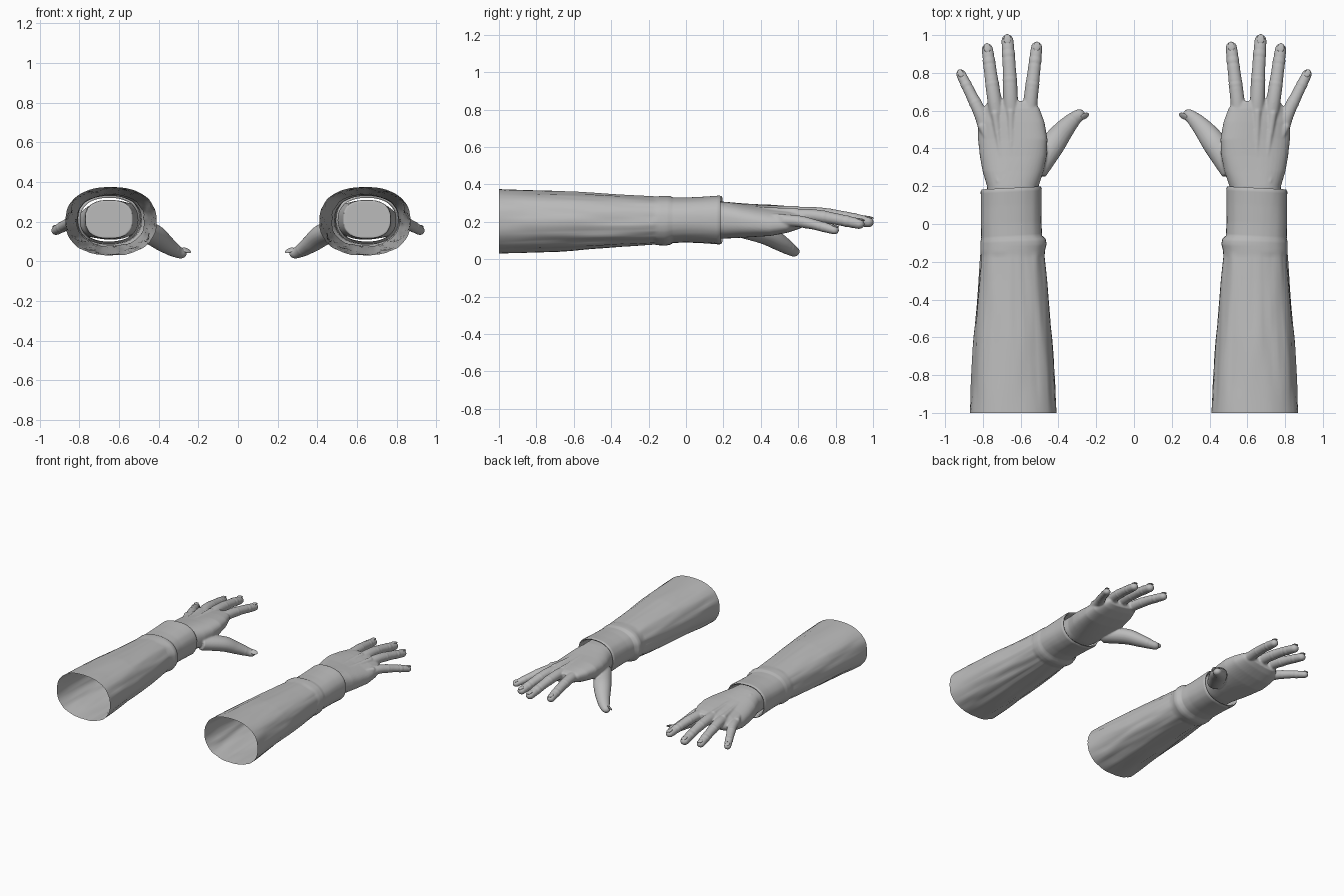
import bpy
import bmesh
import math
from mathutils import Vector, Matrix, noise

cube = bpy.data.objects.get("Cube")
if cube:
    bpy.data.objects.remove(cube, do_unlink=True)

grey = bpy.data.materials.new("plain_grey")
grey.use_nodes = True
colour = (0.5, 0.5, 0.5, 1)
grey.diffuse_color = colour
grey.node_tree.nodes["Principled BSDF"].inputs["Base Color"].default_value = colour


def finish(name, bm, side):
    """Turn a bmesh into an object, flipped to the wanted side."""
    for v in bm.verts:
        v.co.x *= side
    bmesh.ops.recalc_face_normals(bm, faces=bm.faces)
    mesh = bpy.data.meshes.new(name)
    bm.to_mesh(mesh)
    bm.free()
    mesh.materials.append(grey)
    ob = bpy.data.objects.new(name, mesh)
    bpy.context.collection.objects.link(ob)
    bpy.ops.object.select_all(action='DESELECT')
    ob.select_set(True)
    bpy.context.view_layer.objects.active = ob
    return ob


def loft(bm, rings, capped):
    rows = [[bm.verts.new(p) for p in ring] for ring in rings]
    for a, b in zip(rows, rows[1:]):
        for i in range(len(a)):
            j = (i + 1) % len(a)
            bm.faces.new((a[i], a[j], b[j], b[i]))
    if capped:
        bm.faces.new(rows[0])
        bm.faces.new(rows[-1])


def oval(y, x0, x1, z0, z1, count, squareness=2.3):
    """Rounded cross-section between the given x and z limits."""
    pts = []
    for i in range(count):
        a = math.tau * i / count
        c, s = math.cos(a), math.sin(a)
        px = math.copysign(abs(c) ** (2 / squareness), c)
        pz = math.copysign(abs(s) ** (2 / squareness), s)
        pts.append(Vector(((x0 + x1) / 2 + px * (x1 - x0) / 2, y,
                           (z0 + z1) / 2 + pz * (z1 - z0) / 2)))
    return pts


def subdivide(keys, step):
    out = [keys[0]]
    for a, b in zip(keys, keys[1:]):
        n = max(1, round(abs(b[0] - a[0]) / step))
        for i in range(1, n + 1):
            out.append([p + (q - p) * i / n for p, q in zip(a, b)])
    return out


def along(points, t):
    """Smooth curve through the points; each point also carries a radius."""
    f = min(t, 0.99999) * (len(points) - 1)
    i = int(f)
    f -= i
    p = [points[max(0, min(len(points) - 1, i + k))] for k in (-1, 0, 1, 2)]
    return [0.5 * (2 * b + (c - a) * f + (2 * a - 5 * b + 4 * c - d) * f * f
                   + (3 * b - a - 3 * c + d) * f ** 3) for a, b, c, d in zip(*p)]


def frame(points, t, up=Vector((0, 0, 1))):
    here = Vector(along(points, t)[:3])
    ahead = Vector(along(points, min(1, t + 0.02))[:3])
    behind = Vector(along(points, t - 0.02 if t > 0.02 else 0)[:3])
    d = (ahead - behind).normalized()
    across = d.cross(up).normalized()
    return here, d, across, across.cross(d)


def tube(bm, points, joints=(), flat=1.0):
    rings = []
    end = Vector(points[-1][:3])
    for k in range(61):
        t = 1 - (1 - k / 60) ** 1.4
        here, d, across, up = frame(points, t)
        r = along(points, t)[3]
        for j in joints:  # swollen joint with two skin creases
            r += 0.0025 * math.exp(-((t - j) / 0.06) ** 2)
            for crease in (j - 0.03, j + 0.03):
                r -= 0.003 * math.exp(-((t - crease) / 0.01) ** 2)
        gap = (end - here).length
        if gap < r:
            r *= math.sqrt(max(0.002, 1 - (1 - gap / r) ** 2))
        rings.append([here + (across * math.cos(a) + up * math.sin(a) * flat) * r
                      for a in (math.tau * i / 20 for i in range(20))])
    loft(bm, rings, True)


# Sleeve and cuff stations: y, inner x, outer x, bottom z, top z
SLEEVE = [
    (-1, .41, .87, .03, .375), (-.6, .435, .845, .05, .36),
    (-.3, .46, .82, .068, .342), (-.17, .473, .81, .077, .335),
    (-.14, .47, .813, .074, .337), (-.11, .462, .813, .072, .338),
    (-.085, .468, .812, .078, .337), (-.07, .486, .808, .087, .33),
    (0, .49, .81, .09, .33), (.1, .49, .81, .086, .335),
    (.18, .489, .812, .08, .341), (.191, .495, .806, .086, .336),
    (.185, .503, .798, .094, .328), (.1, .505, .795, .098, .322),
    (0, .505, .795, .1, .32),
]
PALM = [
    (.06, .53, .77, .115, .31), (.2, .505, .778, .11, .308),
    (.28, .478, .802, .115, .3), (.36, .462, .816, .122, .292),
    (.45, .458, .826, .132, .285), (.54, .474, .826, .15, .279),
    (.61, .5, .8, .172, .272), (.65, .53, .77, .192, .262),
]
# Finger paths: x, y, z, radius
FINGERS = [
    [(.56, .5, .235, .04), (.548, .65, .24, .038), (.532, .79, .228, .034), (.512, .964, .197, .029)],
    [(.645, .5, .235, .04), (.653, .66, .245, .039), (.66, .82, .229, .035), (.672, 1.003, .193, .031)],
    [(.715, .5, .225, .04), (.738, .65, .235, .038), (.758, .79, .217, .034), (.78, .954, .183, .029)],
    [(.775, .46, .205, .036), (.812, .58, .205, .035), (.86, .68, .187, .03), (.927, .815, .15, .025)],
]
THUMB = [(.52, .28, .17, .06), (.43, .42, .135, .064), (.37, .5, .09, .053),
         (.31, .562, .05, .036), (.262, .59, .034, .03)]


def sleeve(side, name):
    rings = []
    for y, *limits in subdivide(SLEEVE, 0.012):
        ring = oval(y, *limits, 72)
        centre = Vector((sum(limits[:2]) / 2, y, sum(limits[2:]) / 2))
        cloth = 0.045 if y < -0.16 else 0.01
        for p in ring:
            out = p - centre
            u = out.normalized()
            lower = 1 - 0.35 * u.z
            fold = noise.noise(Vector((u.x * 4, u.z * 4, y * 2.2)))
            fold += 0.5 * noise.noise(Vector((u.x * 9, u.z * 9, y * 4)))
            fade = min(1, (y + 1) * 5 + 0.3)
            p += out * fold * cloth * lower * fade
            if y > -0.17:  # slanted cuff hem and seam
                p.y -= 0.05 * (p.x - 0.65) * min(1, (y + 0.17) * 10)
        rings.append(ring)
    bm = bmesh.new()
    loft(bm, rings, False)
    finish(name, bm, side)
    bpy.ops.object.shade_smooth_by_angle(angle=math.radians(60))


def hand(side, name):
    bm = bmesh.new()
    rings = []
    for y, *limits in PALM:
        ring = oval(y, *limits, 40, 2.5)
        for p in ring:  # little-finger edge hangs lower
            p.z -= 0.14 * (p.x - 0.64) * max(0, min(1, (y - 0.2) * 4))
        rings.append(ring)
    loft(bm, rings, True)
    for path in FINGERS:
        tube(bm, path, (0.55, 0.8), 0.92)
        # Tendon on the back of the hand, ending in a knuckle
        kx, ky, kz, _ = path[1]
        tube(bm, [(0.64 + (kx - 0.64) * 0.45, 0.22, 0.287, .012),
                  (0.64 + (kx - 0.64) * 0.75, 0.42, kz + 0.03, .014),
                  (kx, ky - 0.045, kz + 0.016, .024)])
    tube(bm, THUMB, (0.68,), 0.85)
    ob = finish(name, bm, side)
    # Fuse all the parts into one soft skin
    remesh = ob.modifiers.new("fuse", 'REMESH')
    remesh.mode = 'VOXEL'
    remesh.voxel_size = 0.006
    remesh.use_smooth_shade = True
    smooth = ob.modifiers.new("soften", 'SMOOTH')
    smooth.factor = 0.5
    smooth.iterations = 4
    for m in ("fuse", "soften"):
        bpy.ops.object.modifier_apply(modifier=m)
    bpy.ops.object.shade_smooth()


def nails(side, name):
    bm = bmesh.new()
    for path in FINGERS + [THUMB]:
        is_thumb = path is THUMB
        facing = Vector((-0.4, -0.5, 0.7)) if is_thumb else Vector((0, 0, 1))
        here, d, across, up = frame(path, 0.925, facing)
        r = along(path, 0.925)[3]
        basis = Matrix((across, d, up)).transposed().to_4x4()
        size = Matrix.Diagonal((r * 0.62, r * 0.85, 0.006, 1))
        place = Matrix.Translation(here + up * r * 0.83)
        bmesh.ops.create_uvsphere(bm, u_segments=20, v_segments=10, radius=1,
                                  matrix=place @ basis @ size)
    finish(name, bm, side)
    bpy.ops.object.shade_smooth()


for side, word in ((1, "left"), (-1, "right")):
    sleeve(side, word + "_sleeve")
    hand(side, word + "_hand")
    nails(side, word + "_fingernails")
